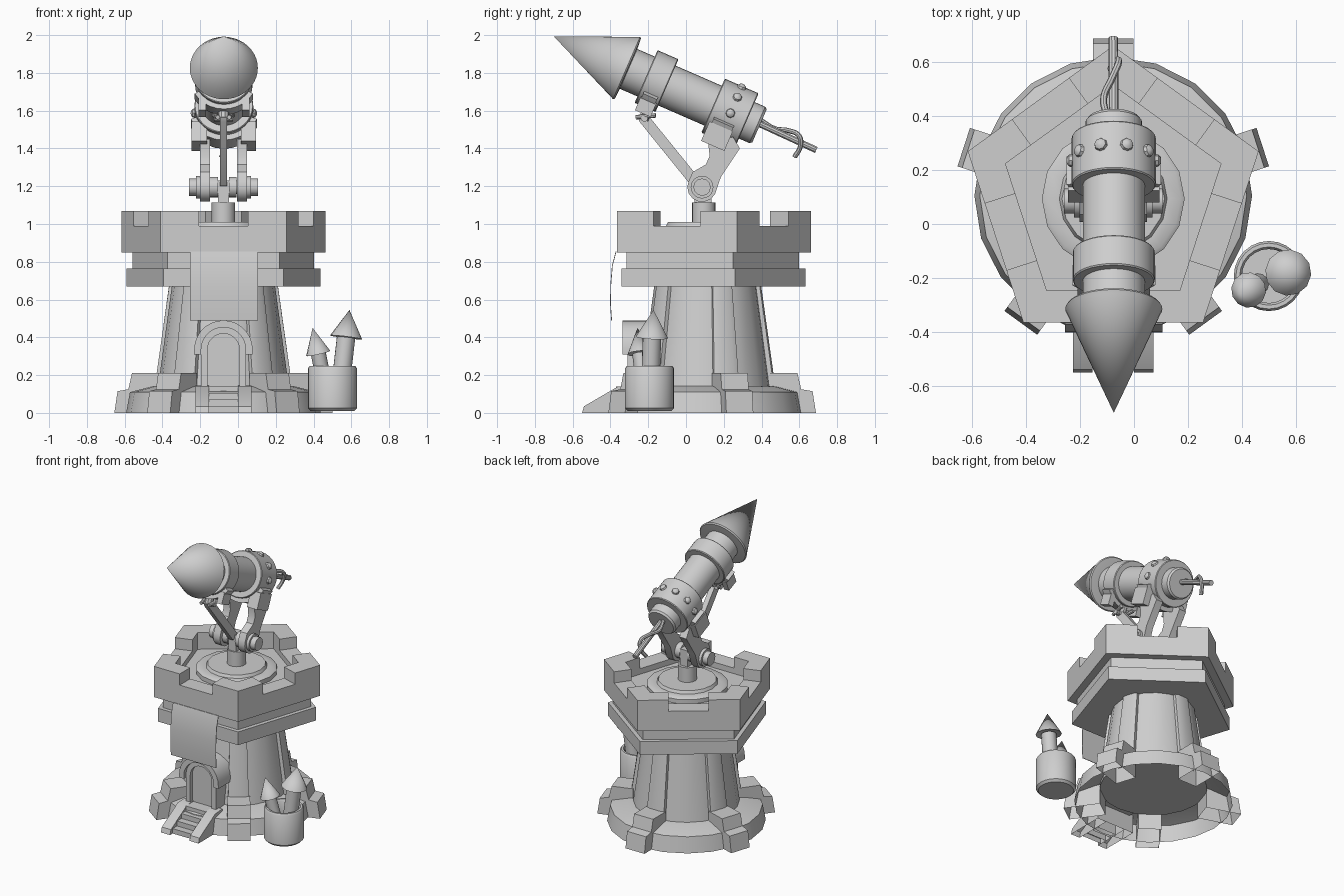
import bpy, bmesh, math
from mathutils import Vector, Matrix

if "Cube" in bpy.data.objects:
    bpy.data.objects.remove(bpy.data.objects["Cube"])

CX, CY, BY = -0.077, 0.094, 0.105     # tower axis, and y of the base
grey = bpy.data.materials.new("stone_grey")
grey.diffuse_color = (0.62, 0.62, 0.62, 1)
grey.use_nodes = True
grey.node_tree.nodes["Principled BSDF"].inputs["Base Color"].default_value = grey.diffuse_color


def finish(name, bm, mat=None, open_bottom=False):
    bmesh.ops.remove_doubles(bm, verts=bm.verts, dist=1e-5)
    bmesh.ops.recalc_face_normals(bm, faces=bm.faces)
    if mat:
        bm.transform(mat)
    if open_bottom:
        low = [f for f in bm.faces if all(abs(v.co.z) < 1e-4 for v in f.verts)]
        bmesh.ops.delete(bm, geom=low, context='FACES')
    me = bpy.data.meshes.new(name)
    bm.to_mesh(me)
    bm.free()
    me.materials.append(grey)
    ob = bpy.data.objects.new(name, me)
    bpy.context.collection.objects.link(ob)
    return ob


def along(a, b):
    """Matrix placing local z from a towards b."""
    a, b = Vector(a), Vector(b)
    return Matrix.Translation(a) @ (b - a).to_track_quat('Z', 'Y').to_matrix().to_4x4()


def lathe(name, prof, n, mat, phase=0.0):
    """Revolve (radius, height) points around local z."""
    bm = bmesh.new()
    rows = []
    for r, z in prof:
        if r == 0:
            rows.append([bm.verts.new((0, 0, z))] * n)
        else:
            rows.append([bm.verts.new((r * math.cos(phase + 2 * math.pi * i / n),
                                       r * math.sin(phase + 2 * math.pi * i / n), z)) for i in range(n)])
    for a, b in zip(rows, rows[1:]):
        for i in range(n):
            j = (i + 1) % n
            vs = list(dict.fromkeys((a[i], a[j], b[j], b[i])))
            if len(vs) > 2:
                bm.faces.new(vs)
    return finish(name, bm, mat)


def prism(name, pts, lo, hi, mat, open_bottom=False):
    """Extrude a 2D outline along local z."""
    bm = bmesh.new()
    a = [bm.verts.new((x, y, lo)) for x, y in pts]
    b = [bm.verts.new((x, y, hi)) for x, y in pts]
    bm.faces.new(a)
    bm.faces.new(b)
    for i in range(len(pts)):
        j = (i + 1) % len(pts)
        bm.faces.new((a[i], a[j], b[j], b[i]))
    return finish(name, bm, mat, open_bottom)


def box(name, x, y, z, mat=None, open_bottom=False):
    return prism(name, [(x[0], y[0]), (x[1], y[0]), (x[1], y[1]), (x[0], y[1])], z[0], z[1], mat, open_bottom)


def rod(name, a, b, r, n=16):
    L = (Vector(b) - Vector(a)).length
    return lathe(name, [(0, 0), (r, 0), (r, L), (0, L)], n, along(a, b))


def rope(name, pts, r):
    cu = bpy.data.curves.new(name, 'CURVE')
    cu.dimensions = '3D'
    cu.bevel_depth, cu.bevel_resolution, cu.use_fill_caps = r, 2, True
    sp = cu.splines.new('BEZIER')
    sp.bezier_points.add(len(pts) - 1)
    for bp, p in zip(sp.bezier_points, pts):
        bp.co = p
        bp.handle_left_type = bp.handle_right_type = 'AUTO'
    sp.resolution_u = 6
    tmp = bpy.data.objects.new(name, cu)
    bm = bmesh.new()
    bm.from_mesh(tmp.to_mesh())
    bpy.data.objects.remove(tmp)
    return finish(name, bm)


# profile plane: local x -> world y, local y -> world z, extrusion -> world x
YZ = Matrix(((0, 0, 1, 0), (1, 0, 0, 0), (0, 1, 0, 0), (0, 0, 0, 1)))
# profile plane: local x -> world x, local y -> world z, extrusion -> world y
XZ = Matrix(((1, 0, 0, 0), (0, 0, 1, 0), (0, 1, 0, 0), (0, 0, 0, 1)))
T = Matrix.Translation((CX, CY, 0))
B = Matrix.Translation((CX, BY, 0))
UP = math.pi / 2

# base ring, shaft, ribs and buttresses
lathe("base_ring", [(0.515, 0), (0.495, 0.11), (0.38, 0.14), (0.33, 0.145)], 20, B, UP)
lathe("shaft", [(0, 0.11), (0.35, 0.11), (0.272, 0.68), (0, 0.68)], 20, B)
for i in range(5):
    a = UP + i * 2 * math.pi / 5
    R = B @ Matrix.Rotation(a, 4, 'Z')
    # tapering rib
    bm = bmesh.new()
    rows = [[bm.verts.new((x, y, z)) for x, y in ((r - .06, -w), (r - .008, -w), (r, -w * .6), (r, w * .6),
                                                  (r - .008, w), (r - .06, w))]
            for r, w, z in ((0.372, 0.07, 0.11), (0.292, 0.053, 0.68))]
    for k in range(6):
        m = (k + 1) % 6
        bm.faces.new((rows[0][k], rows[0][m], rows[1][m], rows[1][k]))
    finish("shaft_rib", bm, R)
    # stepped buttress
    prism("buttress", [(0.34, 0), (0.583, 0), (0.565, 0.115), (0.505, 0.125), (0.485, 0.21), (0.34, 0.21)],
          -0.075, 0.075, R @ XZ, True)

# five sided crown with floor
lathe("crown", [(0, .67), (.539, .67), (.539, .765), (.505, .765), (.505, .85), (.567, .85), (.567, .99),
                (.42, .99), (.42, .95), (0, .95)], 5, T, UP)
for i in range(5):
    a = UP + i * 2 * math.pi / 5

    def pt(r, k):
        return Vector((r * math.cos(a + k * 2 * math.pi / 5), r * math.sin(a + k * 2 * math.pi / 5)))

    def edge(r, k):
        mid = (pt(r, 0) + pt(r, k)) / 2
        return mid + (pt(r, 0) - pt(r, k)).normalized() * 0.13
    prism("merlon", [edge(.567, -1), pt(.567, 0), edge(.567, 1), edge(.42, 1), pt(.42, 0), edge(.42, -1)],
          .99, 1.07, T)

# turntable and post
lathe("turntable", [(0, .94), (.265, .94), (.265, .98), (.25, .99), (.2, .99), (.19, 1.01), (0, 1.01)], 16, T)
rod("post", (CX, CY, 1.0), (CX, CY, 1.115), 0.062, 20)
box("post_hinge", (CX - .03, CX + .03), (CY - .05, CY + .04), (1.1, 1.23))

# banner sheet over the front
ban = [(-.372, .855), (-.392, .78), (-.4, .68), (-.402, .58), (-.396, .49)]
prism("banner", ban + [(y + .004, z) for y, z in reversed(ban)], -0.255, 0.105, YZ)


# doorway
def arch(r, z0, zc, n=14):
    return [(CX + r, z0)] + [(CX + r * math.cos(math.pi * k / n), zc + r * math.sin(math.pi * k / n))
                             for k in range(n + 1)] + [(CX - r, z0)]


prism("door", arch(.088, .12, .335), -.285, -.17, XZ)
outer, inner = arch(.12, .12, .345), arch(.085, .12, .335)
prism("door_frame", outer + inner[::-1], -.31, -.17, XZ)
outer, inner = arch(.155, .31, .335), arch(.118, .31, .335)
prism("door_hood", outer + inner[::-1], -.335, -.15, XZ)

# steps with side rails
for k in range(4):
    box("step", (CX - .08, CX + .08), (-.52 + .05 * k, -.47 + .05 * k if k < 3 else -.28),
        (0, .035 * (k + 1)), None, True)
for s in (-1, 1):
    prism("stair_rail", [(-.55, 0), (-.54, .035), (-.36, .14), (-.28, .145), (-.28, 0)],
          CX + s * .113 - .036, CX + s * .113 + .036, YZ, True)

# barrel with two small rockets
lathe("barrel", [(0, .01), (.115, .01), (.13, .025), (.13, .235), (.122, .247), (.108, .247), (.1, .235),
                 (.1, .15), (0, .15)], 24, Matrix.Translation((.5, -.193, 0)))
for a, b, c, r, rc in (((.54, -.19, .12), (.572, -.18, .4), (.59, -.172, .545), .05, .086),
                       ((.465, -.22, .12), (.425, -.245, .315), (.395, -.257, .45), .04, .066)):
    rod("rocket_body", a, b, r, 12)
    L = (Vector(c) - Vector(b)).length
    lathe("rocket_tip", [(0, .01), (rc * .7, .01), (rc, 0), (0, L)], 12, along(b, c))

# large tilted rocket: local z runs backwards from the nose base
D = Vector((0, .917, -.399))
O = Vector((CX + .002, -.315, 1.826))
G = along(O, O + D)


def on(s, up=0.0, x=0.0):
    return O + D * s + Vector((x, .399 * up, .917 * up))


lathe("nose_cone", [(0, -.42), (.174, -.012), (.18, 0), (.174, .008), (.12, .012), (0, .012)], 40, G)
lathe("tube", [(0, 0), (.115, 0), (.115, .69), (.105, .69), (.105, .755), (.095, .768), (0, .768)], 32, G)
for nm, s0, s1, r in (("front_collar", .113, .234, .152), ("rear_collar", .5, .695, .156)):
    lathe(nm, [(.11, s0), (r - .004, s0), (r, s0 + .005), (r, s1 - .005), (r - .004, s1), (.1, s1)], 32, G)
for k in range(10):
    t = math.radians(18 + 36 * k)
    c = on(.6, .152 * math.cos(t), .152 * math.sin(t))
    lathe("stud", [(.026, 0), (.022, .014), (.011, .022), (0, .024)], 8, along(c, c + (c - on(.6))))

# fuse stick and curled cord
rod("fuse_stick", on(.75, .01), (CX, .69, 1.392), .018, 10)
rope("fuse_cord", [on(.76, .03, -.025), (CX - .035, .47, 1.505), (CX - .005, .54, 1.495), (CX + .02, .6, 1.465),
                   (CX + .01, .605, 1.41), (CX - .01, .575, 1.355)], .013)

# hinge arms, cradle blocks and axle
AY, AZ = .085, 1.195
arm = [(AY - .078 * math.cos(t), AZ - .078 * math.sin(t)) for t in [math.radians(-25 + 25 * k) for k in range(8)]]
arm += [(.185, 1.25), (.285, 1.4), (.25, 1.46), (.115, 1.45), (.125, 1.36), (.105, 1.315), (.035, 1.275)]
frame = Matrix.Rotation(math.radians(-23.5), 4, 'X')
for s in (-1, 1):
    prism("hinge_arm", arm, CX + s * .098 - .027, CX + s * .098 + .027, YZ)
    box("cradle_block", (-.04, .04), (-.067, .067), (-.056, .056),
        Matrix.Translation(on(.583, -.14, s * .13)) @ frame)
    box("strut_bracket", (-.02, .02), (-.045, .045), (-.04, .04),
        Matrix.Translation(on(.175, -.147, s * .115)) @ frame)
    x = CX + s * .125
    rod("axle_washer", (x, AY, AZ), (x + s * .02, AY, AZ), .06, 20)
    rod("axle_nut", (x, AY, AZ), (x + s * .058, AY, AZ), .046, 12)
    rod("inner_washer", (CX + s * .03, AY, AZ), (CX + s * .07, AY, AZ), .055, 16)
rod("axle", (CX - .15, AY, AZ), (CX + .15, AY, AZ), .035, 16)


# curved saddles under both collars
def saddle(name, r, a0, a1, s0, s1):
    n = 10
    pts = [(q * math.cos(t), q * math.sin(t)) for q, ks in ((r, range(n + 1)), (.15, range(n, -1, -1)))
           for t in [math.radians(a0 + (a1 - a0) * k / n) for k in ks]]
    axes = Matrix.Translation(O) @ Matrix(((1, 0, 0, 0), (0, .399, .917, 0), (0, .917, -.399, 0), (0, 0, 0, 1)))
    prism(name, pts, s0, s1, axes)


saddle("rear_saddle", .186, 200, 340, .53, .645)
saddle("front_saddle", .178, 210, 330, .135, .215)

# front strut with wing bolt
prism("strut", [(.03, 1.2), (.075, 1.235), (-.2, 1.575), (-.255, 1.565), (-.245, 1.54)], CX - .018, CX + .018, YZ)
rod("strut_pin", (CX, -.222, 1.55), (CX, -.205, 1.6), .03, 10)
rod("strut_bolt", (CX - .05, -.22, 1.56), (CX + .05, -.22, 1.56), .018, 10)
for s in (-1, 1):
    rod("bolt_wing", (CX + s * .03, -.265, 1.565), (CX + s * .05, -.16, 1.575), .012, 8)

# smooth round parts, keep hard edges
for ob in bpy.context.scene.objects:
    ob.select_set(True)
    bpy.context.view_layer.objects.active = ob
bpy.ops.object.shade_smooth_by_angle(angle=math.radians(35))
